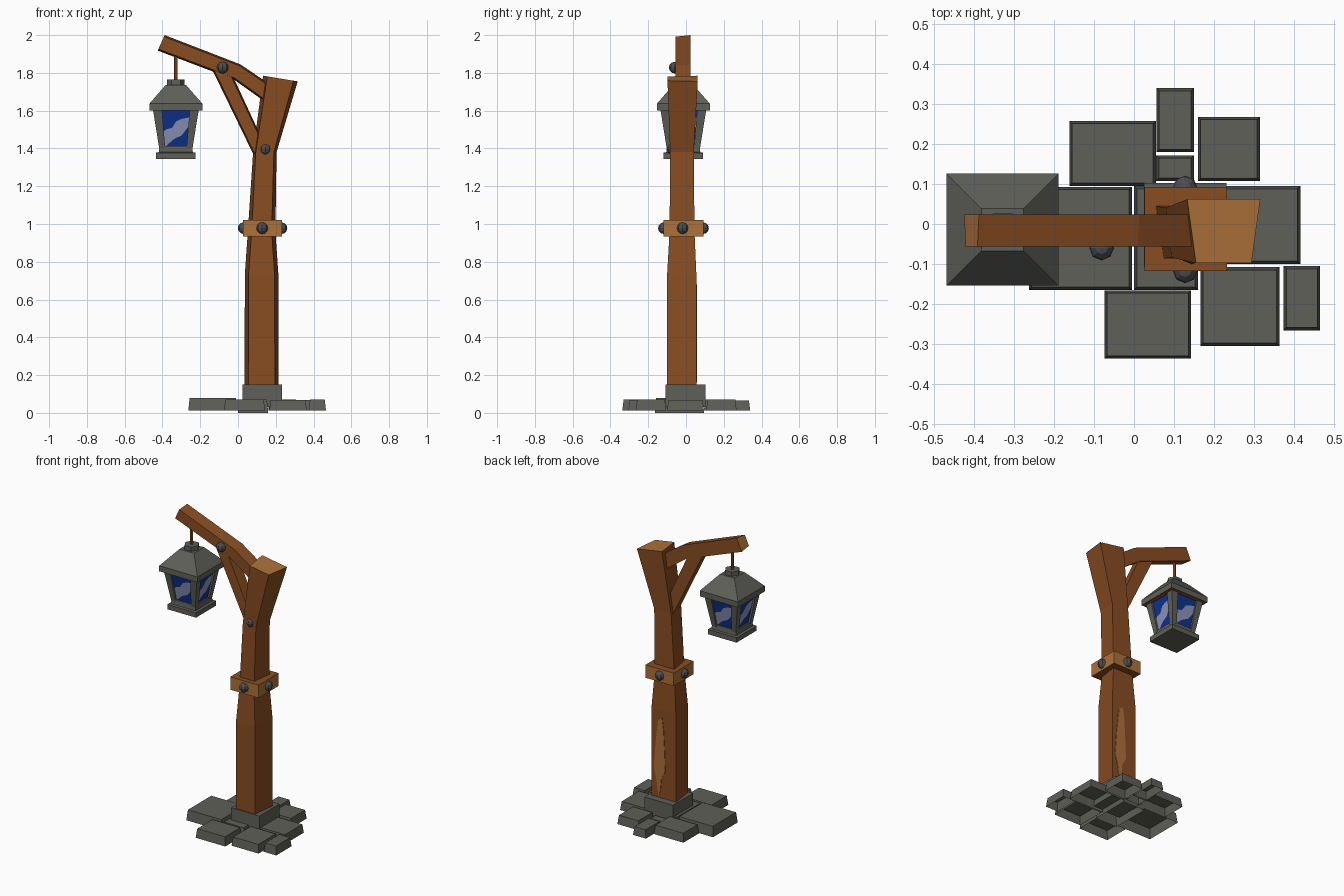
import bpy, bmesh, math
from mathutils import Vector

if "Cube" in bpy.data.objects:
    bpy.data.objects.remove(bpy.data.objects["Cube"])


def material(name, r, g, b):
    m = bpy.data.materials.new(name)
    m.diffuse_color = (r, g, b, 1)
    m.use_nodes = True
    m.node_tree.nodes["Principled BSDF"].inputs["Base Color"].default_value = m.diffuse_color
    return m


WOOD = material("brown wood", 0.250, 0.074, 0.016)
TAN = material("cut wood", 0.418, 0.165, 0.042)
STONE = material("grey stone", 0.115, 0.115, 0.100)
BOLT = material("dark iron", 0.072, 0.078, 0.082)
BLUE = material("blue glass", 0.005, 0.032, 0.280)
PALE = material("pale glass", 0.262, 0.305, 0.500)


def finish(bm, name, mats, rule=None, recalc=True):
    if recalc:
        bmesh.ops.recalc_face_normals(bm, faces=bm.faces)
    bm.normal_update()
    if rule:
        for f in bm.faces:
            f.material_index = rule(f)
    me = bpy.data.meshes.new(name)
    bm.to_mesh(me)
    bm.free()
    for m in mats:
        me.materials.append(m)
    ob = bpy.data.objects.new(name, me)
    bpy.context.collection.objects.link(ob)
    return ob


def loft(name, rings, mats, rule=None, open_bottom=False):
    """Skin a list of equal-length point rings and cap both ends."""
    bm = bmesh.new()
    vs = [[bm.verts.new(p) for p in ring] for ring in rings]
    n = len(rings[0])
    for a, b in zip(vs, vs[1:]):
        for i in range(n):
            j = (i + 1) % n
            bm.faces.new((a[i], a[j], b[j], b[i]))
    bottom = bm.faces.new(vs[0][::-1])
    bm.faces.new(vs[-1])
    bmesh.ops.recalc_face_normals(bm, faces=bm.faces)
    if open_bottom:
        bmesh.ops.delete(bm, geom=[bottom], context='FACES_ONLY')
    return finish(bm, name, mats, rule, recalc=False)


def rect(x0, x1, y0, y1, z):
    return [(x0, y0, z), (x1, y0, z), (x1, y1, z), (x0, y1, z)]


def square(cx, cy, h, z):
    return rect(cx - h, cx + h, cy - h, cy + h, z)


def bolt(name, x, y, z, r=0.031):
    bm = bmesh.new()
    bmesh.ops.create_uvsphere(bm, u_segments=8, v_segments=6, radius=r)
    bmesh.ops.translate(bm, verts=bm.verts, vec=(x, y, z))
    finish(bm, name, [BOLT])


# Paving stones: x0, x1, y0, y1, bottom, top (undersides are open)
stones = [
    (-0.162, 0.055, 0.095, 0.258, 0.012, 0.070), (0.056, 0.150, 0.180, 0.340, 0.012, 0.066),
    (0.055, 0.150, 0.108, 0.172, 0.012, 0.056), (0.160, 0.315, 0.107, 0.268, 0.012, 0.070),
    (-0.263, -0.005, -0.165, 0.093, 0.012, 0.080), (0.000, 0.160, -0.165, 0.095, 0.000, 0.070),
    (0.162, 0.416, -0.100, 0.095, 0.012, 0.068), (-0.074, 0.143, -0.337, -0.166, 0.012, 0.072),
    (0.166, 0.364, -0.305, -0.108, 0.012, 0.068), (0.374, 0.466, -0.266, -0.105, 0.012, 0.070)]
for i, (x0, x1, y0, y1, z0, z1) in enumerate(stones):
    d = 0.007
    loft(f"paving_stone_{i + 1}", [rect(x0, x1, y0, y1, z0),
         rect(x0 + d, x1 - d, y0 + d, y1 - d, z1)], [STONE], open_bottom=True)

# Plinth block around the foot of the post
loft("plinth", [rect(0.025, 0.232, -0.108, 0.102, 0.03),
                rect(0.025, 0.232, -0.108, 0.102, 0.15)], [STONE])


# Post: trapezoid section, wider at the back, leaning and flaring at the top
def post_ring(x0, x1, y0, y1, zl, zr, inset=0.02):
    f0, f1 = x0 + inset, x1 - inset
    z = lambda x: zl + (zr - zl) * (x - x0) / (x1 - x0)
    return [(f0, y0, z(f0)), (f1, y0, z(f1)), (x1, y1, zr), (x0, y1, zl)]


loft("post", [post_ring(0.035, 0.215, -0.100, 0.055, 0.08, 0.08),
              post_ring(0.036, 0.214, -0.100, 0.055, 0.73, 0.73),
              post_ring(0.052, 0.198, -0.087, 0.045, 0.96, 0.96),
              post_ring(0.080, 0.204, -0.084, 0.041, 1.38, 1.38, 0.014),
              post_ring(0.133, 0.316, -0.098, 0.062, 1.785, 1.755, 0.022)],
     [WOOD, TAN], lambda f: int(f.normal.z > 0.8))

# Worn patch on the back of the post, a thin plate
patch = [(0.135, 0.68), (0.165, 0.66), (0.183, 0.50), (0.196, 0.34), (0.178, 0.27), (0.160, 0.16),
         (0.147, 0.20), (0.140, 0.28), (0.112, 0.33), (0.116, 0.45), (0.124, 0.60)]
loft("worn_patch", [[(x, y, z) for x, z in patch] for y in (0.052, 0.058)], [TAN])

# Band with tan sides and four bolts
loft("band", [rect(0.026, 0.233, -0.118, 0.092, z) for z in (0.935, 1.02)],
     [WOOD, TAN], lambda f: int(abs(f.normal.z) < 0.5))
for side, x, y in (("front", 0.128, -0.117), ("back", 0.128, 0.090),
                   ("left", 0.030, -0.018), ("right", 0.230, -0.018)):
    bolt(f"band_bolt_{side}", x, y, 0.978)


# Arm and brace: sections given by their upper and lower edge points
def beam(name, sections, y0, y1, inset, mats, rule=None):
    rings = []
    for a, b in sections:
        a, b = Vector(a), Vector(b)
        fa, fb = a.lerp(b, inset), b.lerp(a, inset)
        rings.append([(a.x, y1, a.y), (b.x, y1, b.y), (fb.x, y0, fb.y), (fa.x, y0, fa.y)])
    loft(name, rings, mats, rule)


beam("arm", [((-0.388, 2.0), (-0.425, 1.918)), ((0.013, 1.845), (-0.022, 1.765)),
             ((0.19, 1.725), (0.16, 1.635))], -0.056, 0.024, 0.1, [WOOD, TAN],
     lambda f: int(f.normal.x < -0.8))
beam("brace", [((-0.040, 1.81), (-0.138, 1.82)), ((0.125, 1.455), (0.105, 1.32))],
     -0.052, 0.018, 0.1, [WOOD])
bolt("arm_bolt", -0.081, -0.060, 1.828)
bolt("post_bolt", 0.145, -0.070, 1.396)

# Lantern, hung from the arm
CX, CY = -0.329, -0.014


def ngon(r, z, n=6):
    return [(CX + r * math.cos(2 * math.pi * i / n), CY + r * math.sin(2 * math.pi * i / n), z)
            for i in range(n)]


loft("hanger_rod", [ngon(0.010, 1.75), ngon(0.010, 1.91)], [WOOD])
loft("lantern_cap", [ngon(0.047, 1.73), ngon(0.047, 1.765)], [STONE])
loft("lantern_roof", [square(CX, CY, 0.14, 1.60), square(CX, CY, 0.14, 1.637),
                      square(CX, CY, 0.053, 1.737)],
     [STONE, WOOD], lambda f: int(f.normal.z < -0.8))
loft("lantern_base", [square(CX, CY, 0.105, 1.345), square(CX, CY, 0.105, 1.377),
                      square(CX, CY, 0.090, 1.380), square(CX, CY, 0.086, 1.412)], [STONE])

# Four tapered corner bars
for i, (sx, sy) in enumerate(((-1, -1), (1, -1), (1, 1), (-1, 1))):
    rings = []
    for h, w, z in ((0.088, 0.032, 1.40), (0.122, 0.048, 1.61)):
        rings.append(rect(CX + sx * h, CX + sx * (h - w), CY + sy * h, CY + sy * (h - w), z))
    loft(f"lantern_bar_{i + 1}", rings, [STONE])

# Glass panes with a pale diagonal streak: u, streak bottom, streak top
streak = [(-1, 0.0, 0.42), (-0.75, 0.06, 0.48), (-0.3, 0.18, 0.52), (0.05, 0.25, 0.70),
          (0.45, 0.30, 0.76), (1, 0.56, 0.80)]
for k in range(4):
    ca, sa = math.cos(k * math.pi / 2), math.sin(k * math.pi / 2)

    def pane_point(u, v):
        x, y, z = u * (0.058 + 0.020 * v), -(0.076 + 0.034 * v), 1.405 + 0.2 * v
        return (CX + ca * x - sa * y, CY + sa * x + ca * y, z)

    bm = bmesh.new()
    cols = [[bm.verts.new(pane_point(u, v)) for v in (-0.02, lo + 0.01, hi, 1)]
            for u, lo, hi in streak]
    for a, b in zip(cols, cols[1:]):
        for j in range(3):
            f = bm.faces.new((a[j], b[j], b[j + 1], a[j + 1]))
            f.material_index = int(j == 1)
    finish(bm, f"glass_pane_{k + 1}", [BLUE, PALE], recalc=False)
